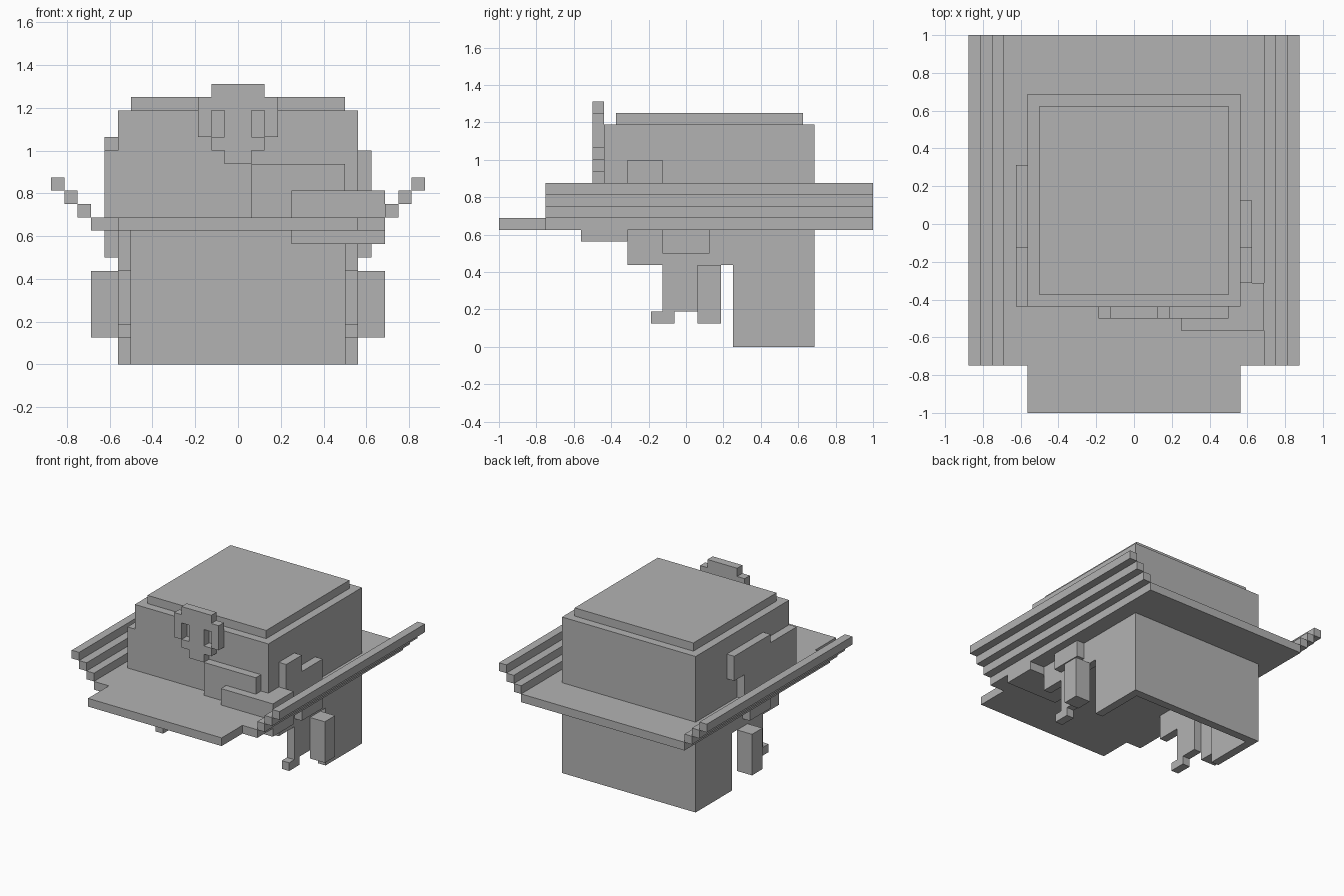
import bpy, bmesh

if "Cube" in bpy.data.objects:
    bpy.data.objects.remove(bpy.data.objects["Cube"])

U = 1 / 16  # one block

grey = bpy.data.materials.new("plain_grey")
grey.diffuse_color = (0.45, 0.45, 0.45, 1)
grey.use_nodes = True
grey.node_tree.nodes["Principled BSDF"].inputs["Base Color"].default_value = grey.diffuse_color


def finish(name, bm):
    bmesh.ops.recalc_face_normals(bm, faces=bm.faces)
    mesh = bpy.data.meshes.new(name)
    bm.to_mesh(mesh)
    bm.free()
    mesh.materials.append(grey)
    obj = bpy.data.objects.new(name, mesh)
    bpy.context.collection.objects.link(obj)
    return obj


def prism(name, axis, lo, hi, *outlines):
    """Extrude outlines along x (points are y, z) or along y (points are x, z)."""
    bm = bmesh.new()
    for pts in outlines:
        place = (lambda d, p: (d, p[0], p[1])) if axis == "x" else (lambda d, p: (p[0], d, p[1]))
        verts = [bm.verts.new([c * U for c in place(lo, p)]) for p in pts]
        face = bm.faces.new(verts)
        ext = bmesh.ops.extrude_face_region(bm, geom=[face])["geom"]
        move = (hi - lo) * U
        vec = (move, 0, 0) if axis == "x" else (0, move, 0)
        bmesh.ops.translate(bm, vec=vec, verts=[g for g in ext if isinstance(g, bmesh.types.BMVert)])
    return finish(name, bm)


def rect(a0, a1, z0, z1):
    return [(a0, z0), (a1, z0), (a1, z1), (a0, z1)]


def box(name, x0, x1, y0, y1, z0, z1):
    return prism(name, "y", y0, y1, rect(x0, x1, z0, z1))


# Crown and its raised top
box("hat_crown", -9, 9, -7, 11, 11, 19)
box("hat_top", -8, 8, -6, 10, 19, 20)

# Brim with front tongue, one flat T outline
bm = bmesh.new()
outline = [(-11, 16), (-11, -12), (-9, -12), (-9, -16), (9, -16), (9, -12), (11, -12), (11, 16)]
face = bm.faces.new([bm.verts.new((x * U, y * U, 10 * U)) for x, y in outline])
ext = bmesh.ops.extrude_face_region(bm, geom=[face])["geom"]
bmesh.ops.translate(bm, vec=(0, 0, U), verts=[g for g in ext if isinstance(g, bmesh.types.BMVert)])
finish("hat_brim", bm)

# Back of the hair
box("hair_back", -8, 8, 10, 11, 0, 10)

# Side profile of the hair with its hanging lock (y, z)
lock = [(11, 0), (11, 10), (-5, 10), (-5, 7), (-2, 7), (-2, 3), (-3, 3), (-3, 2),
        (-1, 2), (-1, 3), (1, 3), (1, 7), (4, 7), (4, 0)]

for side, s in (("left", -1), ("right", 1)):
    # Upturned brim steps
    for i in range(3):
        x0, x1 = sorted((s * (11 + i), s * (12 + i)))
        box(f"brim_step_{side}_{i + 1}", x0, x1, -12, 16, 11 + i, 12 + i)
    prism(f"hair_side_{side}", "x", *sorted((s * 8, s * 9)), lock)
    x0, x1 = sorted((s * 9, s * 11))
    box(f"ear_{side}", x0, x1, 1, 3, 2, 7)
    x0, x1 = sorted((s * 9, s * 10))
    box(f"side_tab_{side}", x0, x1, -2, 2, 8, 10)

# Raised patches on the sides of the crown
prism("crown_patch_left", "x", -10, -9,
      [(-7, 11), (3, 11), (3, 14), (5, 14), (5, 17), (-2, 17), (-2, 16), (-7, 16)])
prism("crown_patch_right", "x", 9, 10,
      [(-5, 11), (2, 11), (2, 14), (-2, 14), (-2, 16), (-5, 16)])

# Front band and the wrapped corner block
box("front_band", 1, 8, -8, -7, 11, 15)
box("corner_block", 4, 11, -9, -5, 9, 13)

# Skull badge, rows of blocks leaving two eye holes
prism("skull_badge", "y", -8, -7,
      rect(-2, 2, 20, 21), rect(-3, 3, 19, 20),
      rect(-3, -2, 17, 19), rect(-1, 1, 17, 19), rect(2, 3, 17, 19),
      rect(-2, 2, 16, 17), rect(-1, 1, 15, 16))
